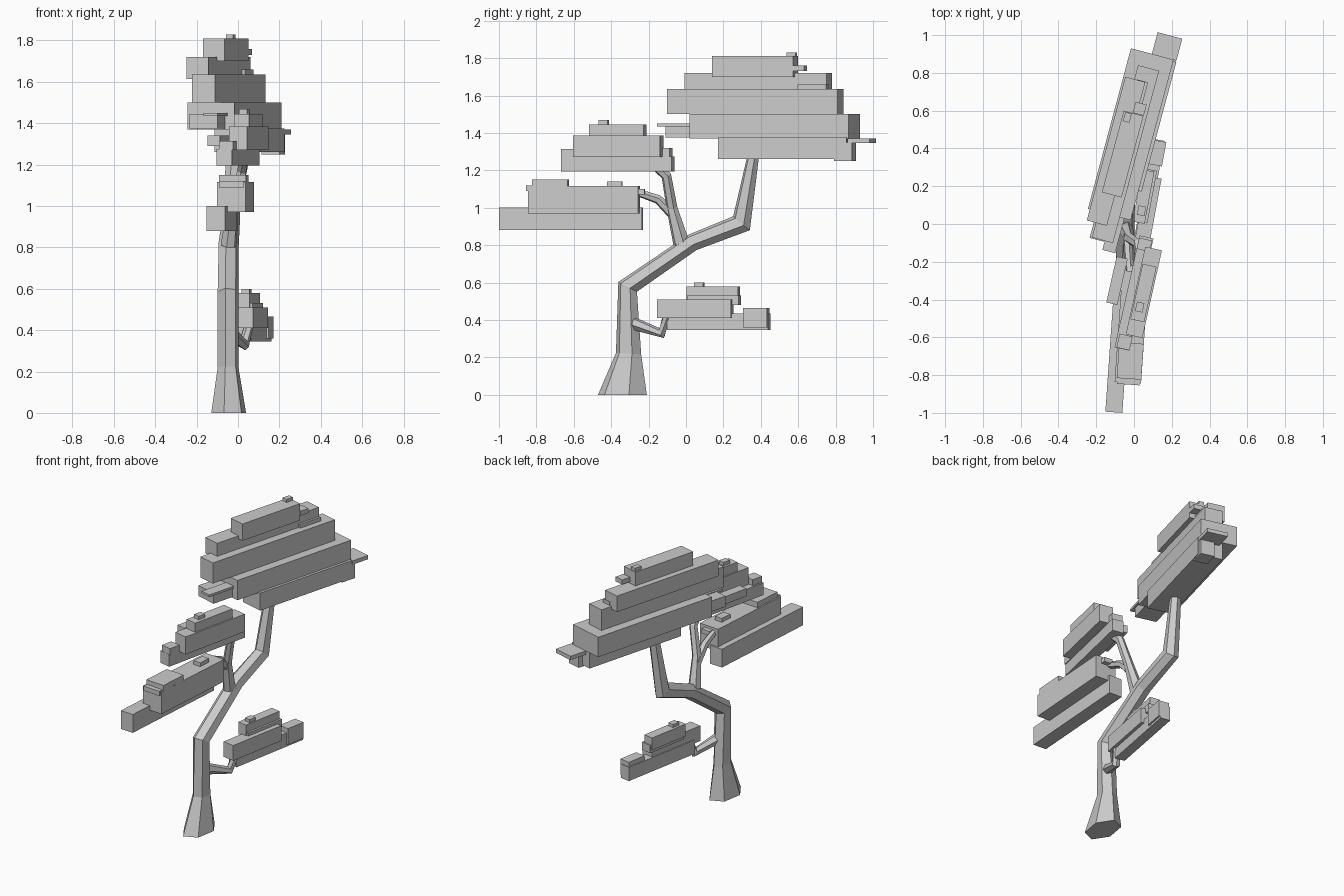
import bpy, bmesh, math
from mathutils import Vector, Matrix


def finish(bm, name):
    bmesh.ops.recalc_face_normals(bm, faces=bm.faces)
    me = bpy.data.meshes.new(name)
    bm.to_mesh(me)
    bm.free()
    ob = bpy.data.objects.new(name, me)
    bpy.context.scene.collection.objects.link(ob)
    return ob


def limb(name, path, sides=6, phase=15):
    """Low-poly tube; path holds (x, y, z, x radius, y radius)."""
    bm = bmesh.new()
    pts = [Vector(p[:3]) for p in path]
    rings = []
    for i, p in enumerate(path):
        a = (pts[i] - pts[i - 1]).normalized() if i else None
        b = (pts[i + 1] - pts[i]).normalized() if i < len(pts) - 1 else None
        t = ((a or b) + (b or a)).normalized()
        if i == 0:
            t = Vector((0, 0, 1)) if name == "trunk" else t
        side = (Vector((1, 0, 0)) - t * t.x).normalized()
        up = t.cross(side)
        ring = []
        for k in range(sides):
            w = math.radians(phase) + math.tau * k / sides
            ring.append(bm.verts.new(pts[i] + side * p[3] * math.cos(w) + up * p[4] * math.sin(w)))
        rings.append(ring)
    for r, s in zip(rings, rings[1:]):
        for k in range(sides):
            n = (k + 1) % sides
            bm.faces.new((r[k], r[n], s[n], s[k]))
    bm.faces.new(rings[0])
    bm.faces.new(rings[-1])
    return finish(bm, name)


def foliage(name, angle, blocks):
    """Stack of slabs turned about z; block = (x, y, width, length, z low, z high)."""
    bm = bmesh.new()
    rot = Matrix.Rotation(math.radians(-angle), 4, 'Z')
    for x, y, w, l, z0, z1 in blocks:
        m = Matrix.Translation((x, y, (z0 + z1) / 2)) @ rot @ Matrix.Diagonal((w, l, z1 - z0, 1))
        bmesh.ops.create_cube(bm, size=1, matrix=m)
    return finish(bm, name)


# trunk and branches
limb("trunk", [(-.045, -.34, 0, .087, .135), (-.048, -.307, .22, .052, .07),
               (-.048, -.312, .577, .052, .058), (-.045, .035, .815, .05, .048),
               (-.035, .297, .917, .045, .06), (-.02, .36, 1.28, .035, .032)])
limb("upper_branch", [(-.045, -.025, .81, .04, .045), (-.025, -.075, 1.0, .028, .03),
                      (.02, -.105, 1.17, .025, .028), (.03, -.17, 1.23, .025, .025)])
limb("left_branch", [(-.035, -.065, .96, .025, .03), (-.03, -.15, 1.045, .025, .025),
                     (-.02, -.27, 1.085, .02, .02)])
limb("lower_branch", [(-.03, -.28, .38, .03, .035), (.03, -.13, .33, .025, .03),
                      (.055, -.10, .43, .022, .022)])

# large top canopy
foliage("top_canopy", 15, [
    (.055, .535, .16, .71, 1.26, 1.375),
    (-.017, .475, .234, .88, 1.37, 1.50),
    (-.065, .29, .14, .79, 1.375, 1.445),
    (-.10, -.02, .07, .26, 1.435, 1.45),
    (.175, .94, .135, .12, 1.345, 1.37),
    (.17, .85, .09, .10, 1.25, 1.35),
    (-.045, .37, .115, .944, 1.50, 1.635),
    (-.095, .385, .11, .787, 1.615, 1.72),
    (.025, .68, .06, .16, 1.63, 1.66),
    (-.06, .37, .108, .447, 1.70, 1.81),
    (-.035, .565, .035, .05, 1.80, 1.83),
    (.03, .61, .06, .06, 1.73, 1.76)])

# upper left foliage
foliage("upper_left_foliage", 12.6, [
    (0, -.365, .075, .607, 1.195, 1.275),
    (-.05, -.625, .07, .075, 1.27, 1.315),
    (.055, -.11, .07, .06, 1.25, 1.32),
    (.052, -.362, .09, .475, 1.27, 1.385),
    (.05, -.365, .075, .30, 1.385, 1.445),
    (.03, -.44, .04, .05, 1.44, 1.468),
    (-.09, -.30, .06, .25, 1.29, 1.34)])

# middle left foliage
foliage("middle_left_foliage", 4, [
    (-.08, -.615, .09, .765, .88, 1.0),
    (-.012, -.545, .14, .59, .97, 1.115),
    (-.02, -.725, .13, .19, 1.11, 1.15),
    (-.03, -.835, .12, .03, 1.09, 1.12),
    (0, -.38, .05, .08, 1.11, 1.14),
    (.01, -.25, .06, .06, 1.07, 1.10)])

# lower right foliage
foliage("lower_right_foliage", 10.5, [
    (.08, .175, .065, .55, .345, .435),
    (.125, .375, .07, .13, .36, .465),
    (.07, .05, .08, .40, .41, .51),
    (.062, .15, .07, .28, .48, .53),
    (.05, .145, .065, .28, .50, .58),
    (.04, .07, .04, .05, .575, .60)])
